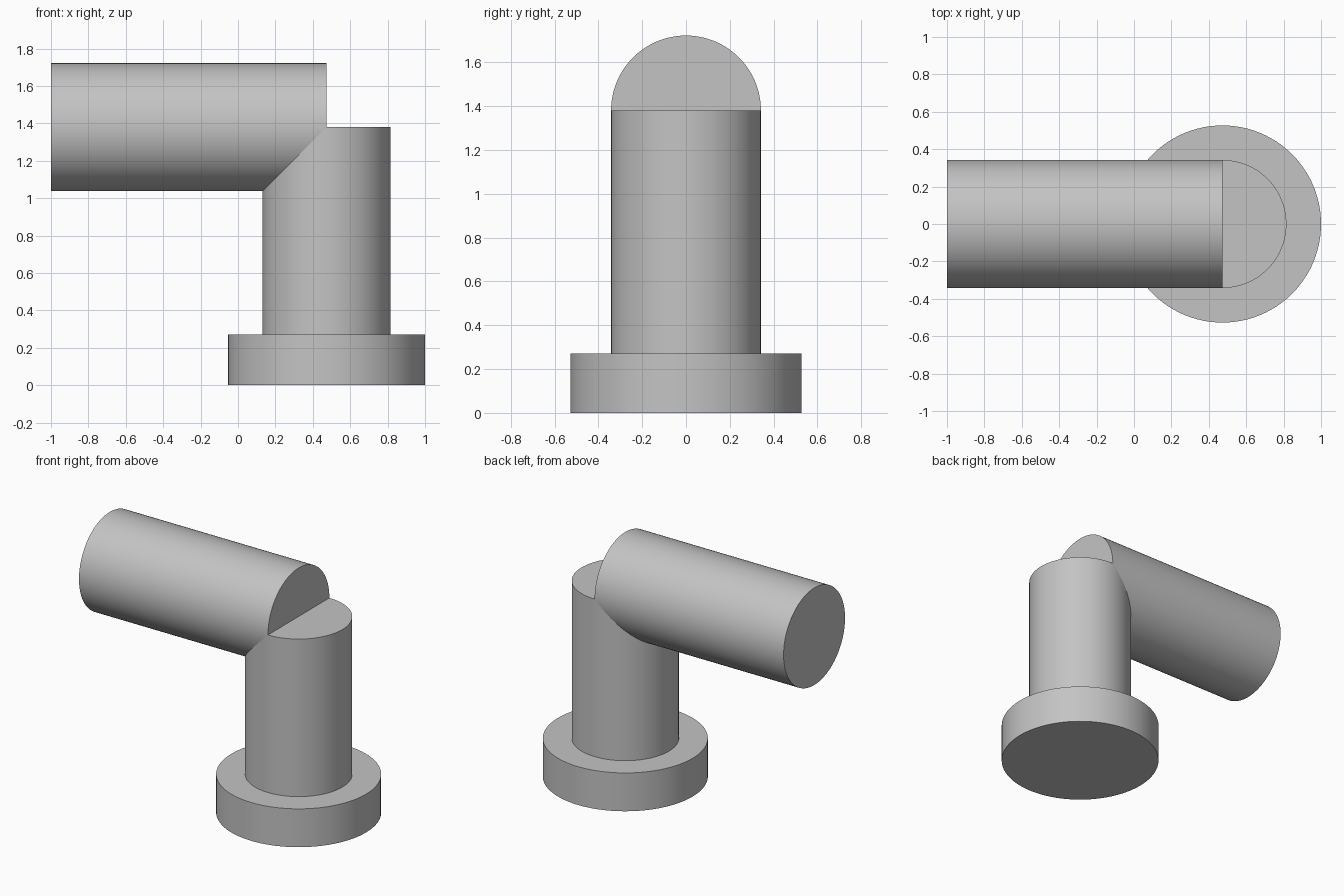
import bpy
import math

if "Cube" in bpy.data.objects:
    bpy.data.objects.remove(bpy.data.objects["Cube"], do_unlink=True)

# One plain grey for the whole fitting
GREY = (0.55, 0.55, 0.55, 1.0)
grey = bpy.data.materials.new("plain_grey")
grey.use_nodes = True
grey.diffuse_color = GREY
grey.node_tree.nodes["Principled BSDF"].inputs["Base Color"].default_value = GREY

AXIS_X = 0.473        # vertical axis of base and column
PIPE_RADIUS = 0.342
BASE_RADIUS = 0.527
BASE_HEIGHT = 0.27
ARM_Z = 1.38          # arm axis, level with the column top
ARM_END = -1.0


def cylinder(name, radius, length, centre, rotation=(0, 0, 0)):
    """Capped round part with smooth sides and sharp rims."""
    bpy.ops.mesh.primitive_cylinder_add(
        vertices=96, radius=radius, depth=length, location=centre, rotation=rotation)
    obj = bpy.context.object
    obj.name = name
    obj.data.name = name
    obj.data.materials.append(grey)
    bpy.ops.object.shade_smooth_by_angle(angle=math.radians(30))
    return obj


# Wide round foot
cylinder("base_flange", BASE_RADIUS, BASE_HEIGHT, (AXIS_X, 0, BASE_HEIGHT / 2))

# Upright post standing on the foot
post_length = ARM_Z - BASE_HEIGHT
cylinder("upright_column", PIPE_RADIUS, post_length,
         (AXIS_X, 0, BASE_HEIGHT + post_length / 2))

# Horizontal arm ending on the post's axis
cylinder("horizontal_arm", PIPE_RADIUS, AXIS_X - ARM_END,
         ((AXIS_X + ARM_END) / 2, 0, ARM_Z), (0, math.pi / 2, 0))
